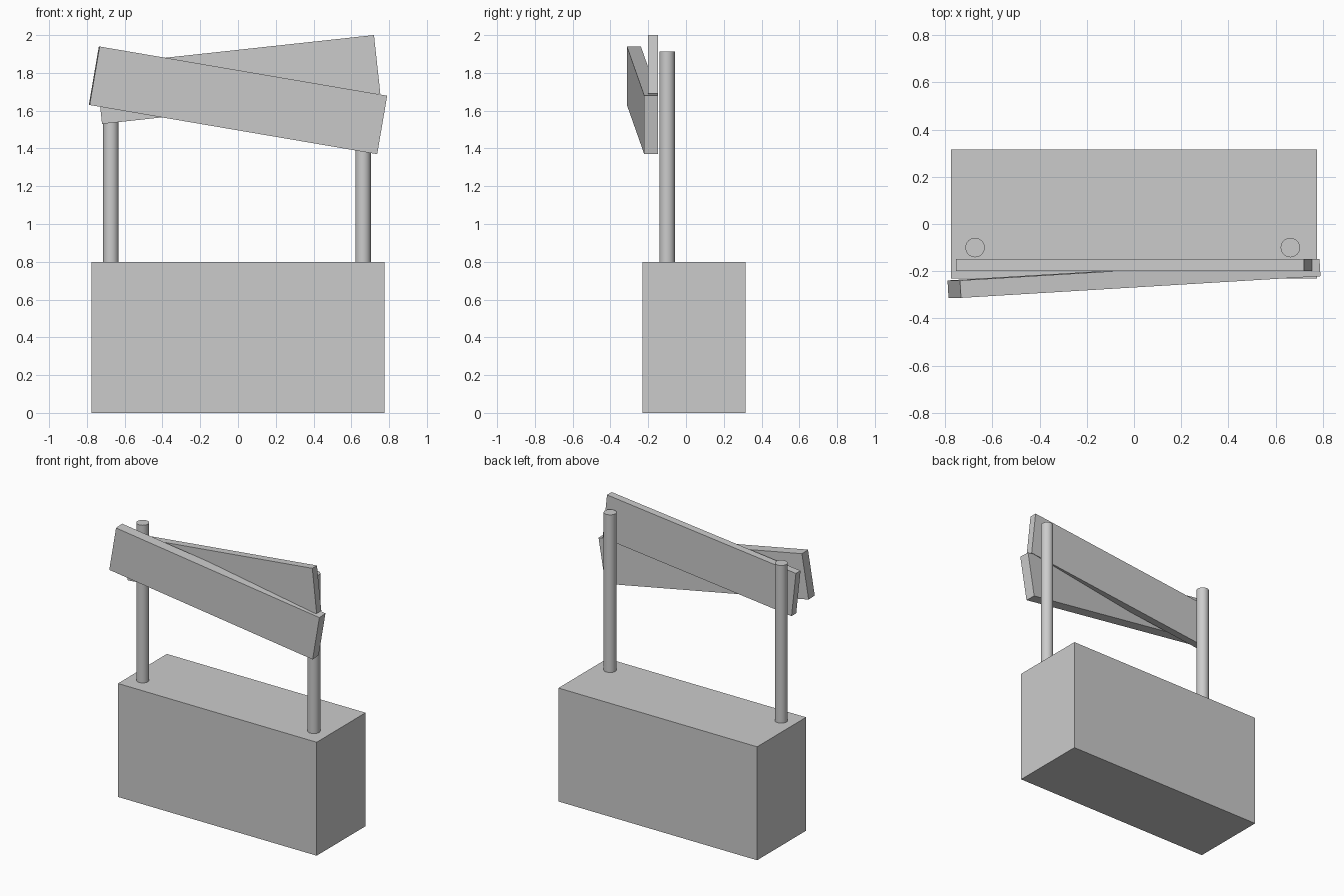
import bpy
from math import radians
from mathutils import Matrix

if "Cube" in bpy.data.objects:
    bpy.data.objects.remove(bpy.data.objects["Cube"])


def block(name, size, center, tilt=0.0, yaw=0.0):
    """Box of a given size, yawed about z and then tilted in the front plane."""
    bpy.ops.mesh.primitive_cube_add(size=1)
    ob = bpy.context.object
    ob.name = name
    ob.data.transform(Matrix.Diagonal((*size, 1)))
    ob.matrix_world = (Matrix.Translation(center)
                       @ Matrix.Rotation(radians(tilt), 4, 'Y')
                       @ Matrix.Rotation(radians(yaw), 4, 'Z'))
    return ob


def post(name, x, y, z0, z1, radius):
    bpy.ops.mesh.primitive_cylinder_add(vertices=32, radius=radius, depth=z1 - z0,
                                        location=(x, y, (z0 + z1) / 2))
    ob = bpy.context.object
    ob.name = name
    bpy.ops.object.shade_smooth_by_angle(angle=radians(30))
    return ob


# Stall counter
block("counter", (1.55, 0.545, 0.8), (0, 0.042, 0.4))

# Two round posts standing on the counter
for side, x in (("left", -0.673), ("right", 0.662)):
    post(f"{side}_post", x, -0.1, 0.8, 1.912, 0.041)

# Crossed sign boards
block("back_sign_board", (1.482, 0.052, 0.312), (0, -0.174, 1.765), tilt=-6.2)
block("front_sign_board", (1.547, 0.074, 0.314), (0, -0.23, 1.655), tilt=9.7, yaw=3.4)
